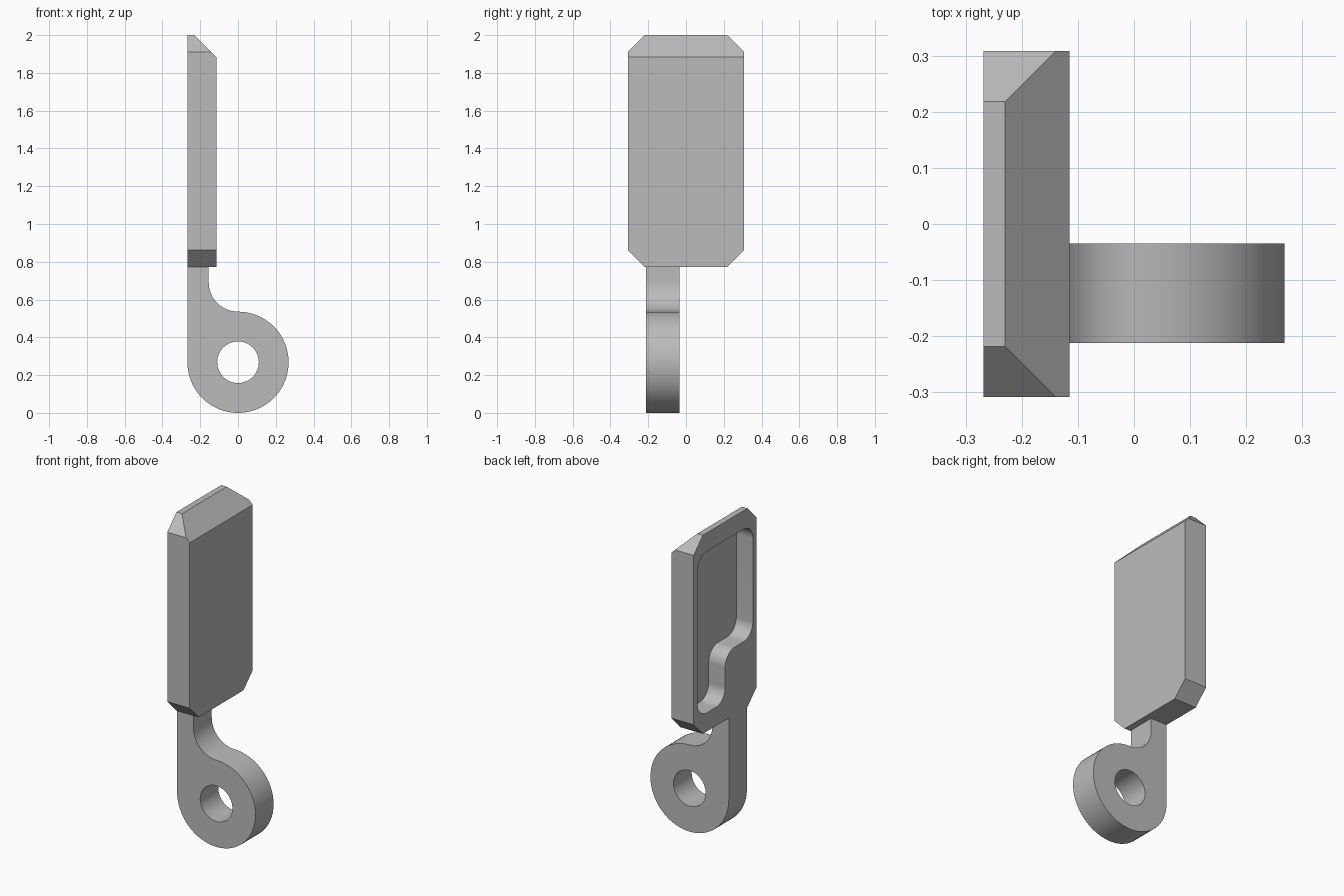
import bpy, bmesh, math
from mathutils import Vector

cube = bpy.data.objects.get("Cube")
if cube:
    bpy.data.objects.remove(cube, do_unlink=True)

grey = bpy.data.materials.new("plain grey")
grey.use_nodes = True
COLOUR = (0.5, 0.5, 0.5, 1)
grey.diffuse_color = COLOUR
grey.node_tree.nodes["Principled BSDF"].inputs["Base Color"].default_value = COLOUR


def rounded(corners, steps=16):
    """Outline of a polygon of (a, b, radius) corners, with right angles filleted."""
    out = []
    for i, (a, b, r) in enumerate(corners):
        p = Vector((a, b))
        if r == 0:
            out.append(p)
            continue
        before = (Vector(corners[i - 1][:2]) - p).normalized() * r
        after = (Vector(corners[(i + 1) % len(corners)][:2]) - p).normalized() * r
        for k in range(steps + 1):
            t = math.pi / 2 * k / steps
            q = p + before * (1 - math.sin(t)) + after * (1 - math.cos(t))
            if not out or (q - out[-1]).length > 1e-4:
                out.append(q)
    return out


def prism(name, outline, axis, low, high):
    """Extrude an outline along x (outline in y, z) or along y (outline in x, z)."""
    bm = bmesh.new()
    place = (lambda p: (low, p.x, p.y)) if axis == "x" else (lambda p: (p.x, low, p.y))
    face = bm.faces.new([bm.verts.new(place(p)) for p in outline])
    ext = bmesh.ops.extrude_face_region(bm, geom=[face])
    move = Vector((high - low, 0, 0)) if axis == "x" else Vector((0, high - low, 0))
    bmesh.ops.translate(bm, vec=move, verts=[v for v in ext["geom"] if isinstance(v, bmesh.types.BMVert)])
    bmesh.ops.recalc_face_normals(bm, faces=bm.faces)
    mesh = bpy.data.meshes.new(name)
    bm.to_mesh(mesh)
    bm.free()
    mesh.materials.append(grey)
    obj = bpy.data.objects.new(name, mesh)
    bpy.context.collection.objects.link(obj)
    return obj


def activate(obj):
    bpy.ops.object.select_all(action="DESELECT")
    obj.select_set(True)
    bpy.context.view_layer.objects.active = obj


def cut(obj, cutter):
    """Subtract the cutter, then discard it."""
    mod = obj.modifiers.new("cut", "BOOLEAN")
    mod.operation, mod.solver, mod.object = "DIFFERENCE", "EXACT", cutter
    activate(obj)
    bpy.ops.object.modifier_apply(modifier=mod.name)
    bpy.data.objects.remove(cutter, do_unlink=True)


BACK, FLOOR, FACE = -0.268, -0.155, -0.115   # x of rear, pocket floor, front of paddle
R, HALF, CUT = 0.268, 0.308, 0.09            # ring radius, paddle half width, corner cut
LOW, TOP = 0.773, 2.0

# Paddle with cut corners
inner = HALF - CUT
outline = [Vector(p) for p in (
    (-inner, LOW), (inner, LOW), (HALF, LOW + CUT), (HALF, TOP - CUT),
    (inner, TOP), (-inner, TOP), (-HALF, TOP - CUT), (-HALF, LOW + CUT))]
paddle = prism("paddle", outline, "x", BACK, FACE)

# Sloped top edge on the paddle's face
bm = bmesh.new()
bm.from_mesh(paddle.data)
bmesh.ops.bisect_plane(bm, geom=bm.verts[:] + bm.edges[:] + bm.faces[:],
                       plane_co=(FACE, 0, TOP - 0.115), plane_no=(1, 0, 1), clear_outer=True)
bmesh.ops.holes_fill(bm, edges=[e for e in bm.edges if e.is_boundary])
bmesh.ops.recalc_face_normals(bm, faces=bm.faces)
bm.to_mesh(paddle.data)
bm.free()

# Stepped pocket in the rear of the paddle
side, step, r = 0.27, 1.19, 0.09
pocket = rounded([(side, 0.888, r), (side, 1.885, r), (-side, 1.885, r),
                  (-side, step, r), (0, step, r), (0, 0.888, r)])
cut(paddle, prism("pocket_cutter", pocket, "x", BACK - 0.1, FLOOR))

# Ring and its curved neck
ring = prism("ring_and_neck", rounded([
    (-R, 0, R), (R, 0, R), (R, 2 * R, R), (FLOOR, 2 * R, -FLOOR),
    (FLOOR, LOW, 0), (BACK, LOW, 0)]), "y", -0.212, -0.035)
h = 0.11
cut(ring, prism("hole_cutter", rounded([
    (-h, R - h, h), (h, R - h, h), (h, R + h, h), (-h, R + h, h)])[:-1], "y", -0.4, 0.2))

for obj in (paddle, ring):
    activate(obj)
    bpy.ops.object.shade_smooth_by_angle(angle=math.radians(30))
